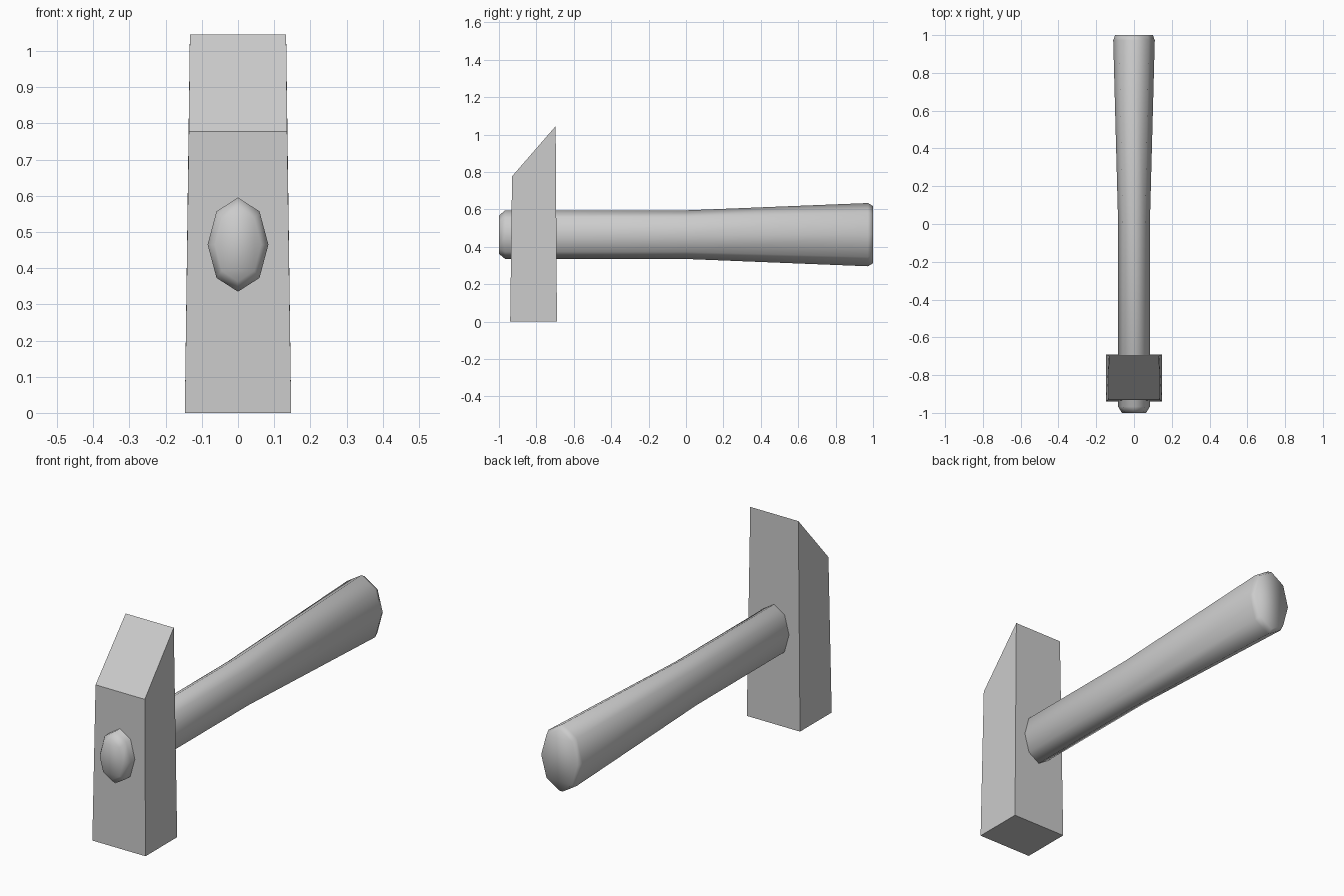
import bpy, bmesh, math

cube = bpy.data.objects.get("Cube")
if cube:
    bpy.data.objects.remove(cube, do_unlink=True)

grey = bpy.data.materials.new("plain grey")
grey.use_nodes = True
colour = (0.6, 0.6, 0.6, 1)
grey.diffuse_color = colour
grey.node_tree.nodes["Principled BSDF"].inputs["Base Color"].default_value = colour


def make_object(name, bm):
    bmesh.ops.recalc_face_normals(bm, faces=bm.faces)
    mesh = bpy.data.meshes.new(name)
    bm.to_mesh(mesh)
    bm.free()
    mesh.materials.append(grey)
    obj = bpy.data.objects.new(name, mesh)
    bpy.context.collection.objects.link(obj)
    return obj


def loft(bm, rings):
    """Bridge equal-sized rings of points and close both ends."""
    loops = [[bm.verts.new(p) for p in ring] for ring in rings]
    for a, b in zip(loops, loops[1:]):
        for i in range(len(a)):
            j = (i + 1) % len(a)
            bm.faces.new((a[i], a[j], b[j], b[i]))
    bm.faces.new(loops[0])
    bm.faces.new(loops[-1])


# Head: side profile of (y, z, half width), tapering upward to a sharp wedge
profile = [(-0.94, 0, 0.147), (-0.69, 0, 0.147),
           (-0.697, 1.045, 0.133), (-0.93, 0.777, 0.136)]
bm = bmesh.new()
loft(bm, [[(side * w, y, z) for y, z, w in profile] for side in (-1, 1)])
make_object("hammer_head", bm)

# Handle: eight-sided oval sections of (y, x radius, z radius), flaring to the grip
sections = [(-1, 0.064, 0.102), (-0.967, 0.084, 0.13), (0, 0.084, 0.13),
            (0.973, 0.11, 0.169), (1, 0.1, 0.153)]
centre_z = 0.465
angles = [math.tau * i / 8 for i in range(8)]
bm = bmesh.new()
loft(bm, [[(rx * math.cos(a), y, centre_z + rz * math.sin(a)) for a in angles]
          for y, rx, rz in sections])
handle = make_object("handle", bm)
handle.data.shade_smooth()
